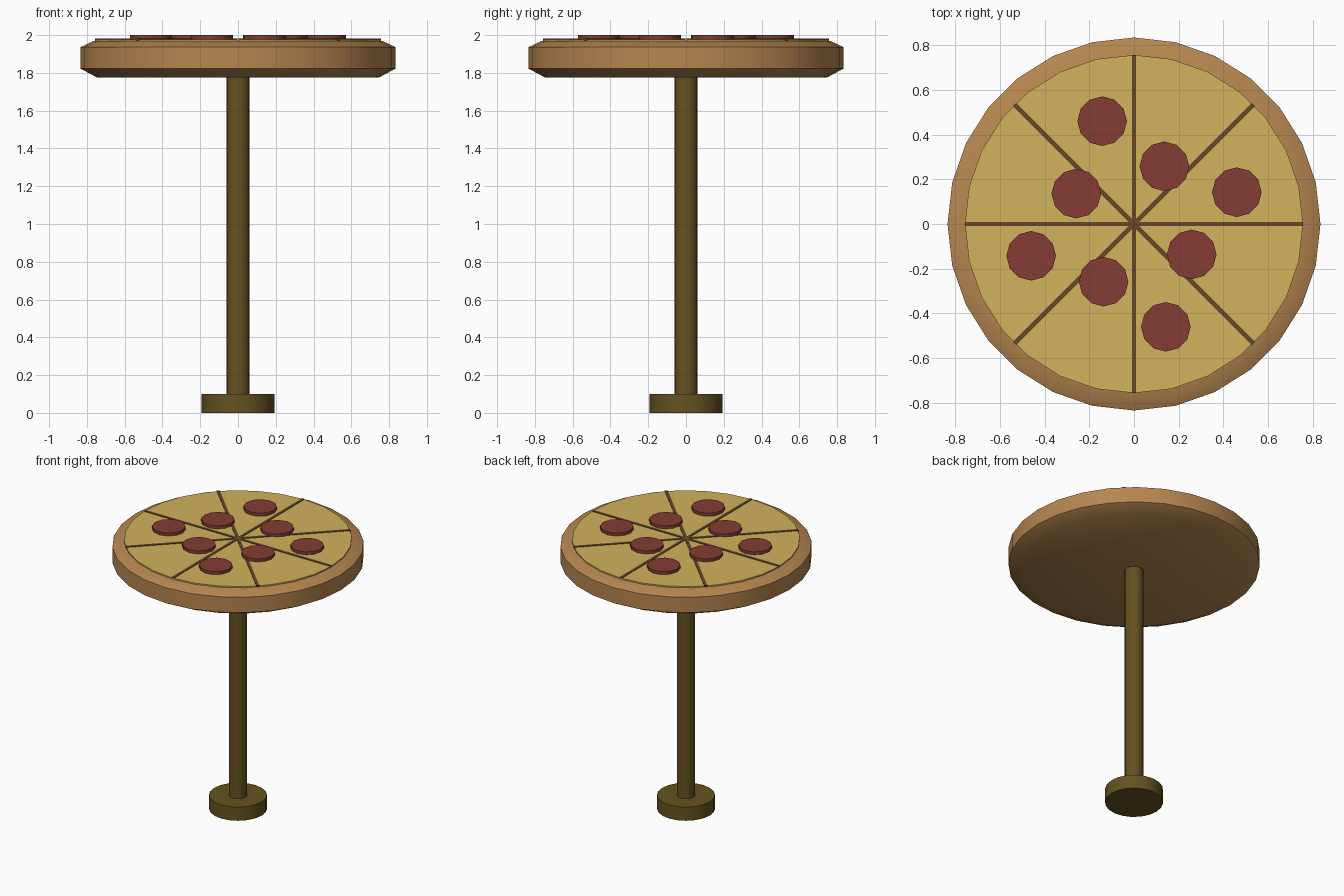
import bpy, math

if "Cube" in bpy.data.objects:
    bpy.data.objects.remove(bpy.data.objects["Cube"])


def material(name, rgb):
    m = bpy.data.materials.new(name)
    m.diffuse_color = (*rgb, 1)
    m.use_nodes = True
    m.node_tree.nodes["Principled BSDF"].inputs["Base Color"].default_value = m.diffuse_color
    return m


crust_mat = material("crust", (0.47, 0.24, 0.08))
cheese_mat = material("cheese", (0.64, 0.45, 0.11))
meat_mat = material("pepperoni", (0.23, 0.045, 0.033))
cut_mat = material("cut", (0.13, 0.065, 0.022))
post_mat = material("post", (0.13, 0.085, 0.015))


def lathe(name, profile, sides, mat, x=0, y=0):
    """Capped solid of revolution from (radius, z) points, bottom to top."""
    verts, faces = [], []
    for r, z in profile:
        for i in range(sides):
            a = math.tau * i / sides
            verts.append((r * math.cos(a), r * math.sin(a), z))
    for k in range(len(profile) - 1):
        for i in range(sides):
            j = (i + 1) % sides
            b = k * sides
            faces.append((b + i, b + j, b + sides + j, b + sides + i))
    last = (len(profile) - 1) * sides
    faces.append(tuple(reversed(range(sides))))
    faces.append(tuple(range(last, last + sides)))
    me = bpy.data.meshes.new(name)
    me.from_pydata(verts, [], faces)
    me.materials.append(mat)
    ob = bpy.data.objects.new(name, me)
    ob.location = (x, y, 0)
    bpy.context.collection.objects.link(ob)
    bpy.ops.object.select_all(action='DESELECT')
    ob.select_set(True)
    bpy.context.view_layer.objects.active = ob
    bpy.ops.object.shade_smooth_by_angle(angle=math.radians(30))
    return ob


# Stand: foot and pole
lathe("foot", [(0.193, 0), (0.193, 0.1)], 20, post_mat)
lathe("pole", [(0.062, 0.1), (0.062, 1.78)], 16, post_mat)

# Crust with chamfered rims, and the cheese disc on top
lathe("crust", [(0.745, 1.775), (0.835, 1.823), (0.835, 1.936), (0.765, 1.969)],
      28, crust_mat)
lathe("cheese", [(0.757, 1.96), (0.757, 1.978)], 28, cheese_mat)

# Slice cuts across the full diameter
for k in range(4):
    bpy.ops.mesh.primitive_cube_add(size=1, location=(0, 0, 1.976),
                                    rotation=(0, 0, k * math.pi / 4))
    cut = bpy.context.object
    cut.name = f"slice_cut_{k + 1}"
    cut.scale = (1.512, 0.02, 0.012)
    cut.data.materials.append(cut_mat)

# Pepperoni, one per slice, alternating outer and inner rings
for k in range(8):
    a = math.radians(17.2 + 45 * k)
    r = 0.292 if k % 2 else 0.482
    lathe(f"pepperoni_{k + 1}", [(0.111, 1.97), (0.111, 2.0)], 12, meat_mat,
          r * math.cos(a), r * math.sin(a))
